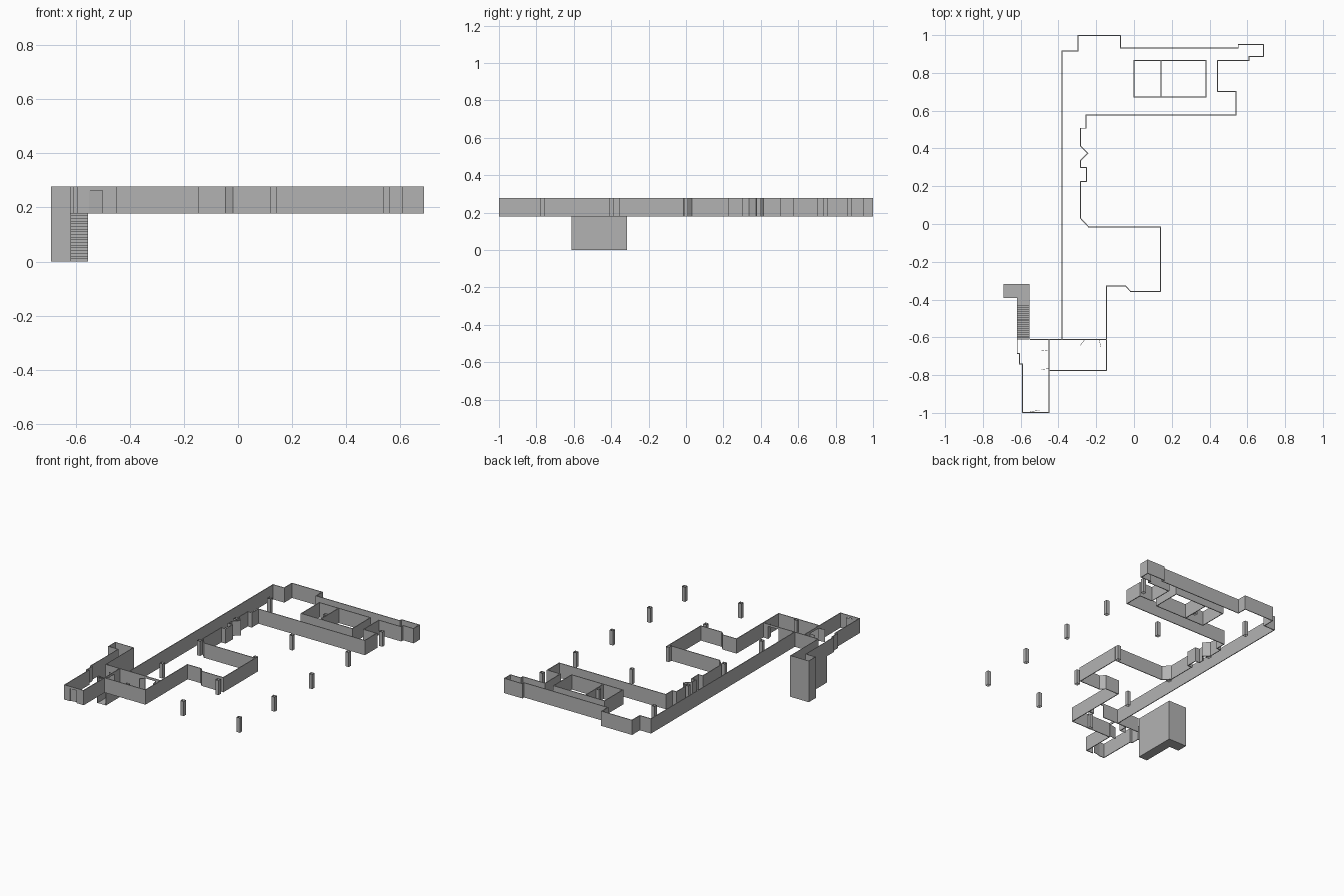
import bpy, bmesh
from mathutils import Vector

if "Cube" in bpy.data.objects:
    bpy.data.objects.remove(bpy.data.objects["Cube"])

FLOOR, TOP, DOOR_TOP = 0.178, 0.277, 0.262
T = 0.005

grey = bpy.data.materials.new("plain grey")
grey.diffuse_color = (0.45, 0.45, 0.45, 1)
grey.use_nodes = True
grey.node_tree.nodes["Principled BSDF"].inputs["Base Color"].default_value = grey.diffuse_color


def finish(name, bm):
    bmesh.ops.recalc_face_normals(bm, faces=bm.faces)
    me = bpy.data.meshes.new(name)
    bm.to_mesh(me)
    bm.free()
    me.materials.append(grey)
    ob = bpy.data.objects.new(name, me)
    bpy.context.collection.objects.link(ob)
    return ob


def wall(name, pts, z0=FLOOR, z1=TOP, t=T, closed=False):
    """Thin mitred wall following a plan path."""
    p = [Vector(q) for q in pts]
    n = len(p)
    bm = bmesh.new()
    rings = []
    for i in range(n):
        a = p[i - 1] if (i > 0 or closed) else None
        b = p[(i + 1) % n] if (i < n - 1 or closed) else None
        norms = []
        for s, e in ((a, p[i]), (p[i], b)):
            if s is not None and e is not None:
                d = (e - s).normalized()
                norms.append(Vector((-d.y, d.x)))
        m = sum(norms, Vector((0, 0))).normalized()
        m *= t / 2 / max(m.dot(norms[0]), 0.4)
        rings.append([bm.verts.new((q.x, q.y, z)) for q, z in
                      ((p[i] + m, z0), (p[i] + m, z1), (p[i] - m, z1), (p[i] - m, z0))])
    for i in range(n if closed else n - 1):
        r, s = rings[i], rings[(i + 1) % n]
        for k in range(4):
            bm.faces.new((r[k], r[(k + 1) % 4], s[(k + 1) % 4], s[k]))
    if not closed:
        bm.faces.new(rings[0])
        bm.faces.new(rings[-1])
    return finish(name, bm)


# Main building outline
wall("outer_wall", [
    (-0.38, -0.612), (-0.38, 0.915), (-0.297, 0.915), (-0.297, 0.998), (-0.072, 0.998),
    (-0.072, 0.932), (0.552, 0.932), (0.552, 0.95), (0.685, 0.95), (0.685, 0.886),
    (0.608, 0.886), (0.608, 0.865), (0.442, 0.865), (0.442, 0.702), (0.54, 0.702),
    (0.54, 0.576), (-0.253, 0.576), (-0.253, 0.507), (-0.283, 0.507), (-0.283, 0.412),
    (-0.245, 0.375), (-0.283, 0.337), (-0.283, 0.3), (-0.251, 0.3), (-0.251, 0.226),
    (-0.283, 0.226), (-0.283, 0.03), (-0.24, -0.016), (0.14, -0.016), (0.14, -0.357),
    (-0.018, -0.357), (-0.045, -0.328), (-0.146, -0.328), (-0.146, -0.775), (-0.45, -0.775)])

# Courtyard with divider
wall("courtyard_wall", [(0, 0.672), (0.38, 0.672), (0.38, 0.865), (0, 0.865)], closed=True)
wall("courtyard_divider", [(0.143, 0.672), (0.143, 0.865)])

# Entrance rooms, with gaps for doors and lintels over them
wall("lobby_back_wall", [(-0.55, -0.612), (-0.26, -0.612)])
wall("lobby_back_wall_end", [(-0.185, -0.612), (-0.146, -0.612)])
wall("lobby_back_lintel", [(-0.26, -0.612), (-0.185, -0.612)], DOOR_TOP)
wall("vestibule_side_wall", [(-0.45, -0.612), (-0.45, -0.673)])
wall("vestibule_side_lintel", [(-0.45, -0.673), (-0.45, -0.765)], DOOR_TOP)
wall("vestibule_outer_wall", [
    (-0.45, -0.765), (-0.45, -0.9975), (-0.5, -0.9975)])
wall("front_door_lintel", [(-0.5, -0.9975), (-0.55, -0.9975)], DOOR_TOP)
wall("vestibule_left_wall", [
    (-0.55, -0.9975), (-0.591, -0.9975), (-0.591, -0.742), (-0.606, -0.742),
    (-0.606, -0.685), (-0.618, -0.685), (-0.618, -0.612)])

# Door leaves standing ajar
for i, leaf in enumerate([
        [(-0.45, -0.673), (-0.493, -0.667)], [(-0.45, -0.765), (-0.493, -0.771)],
        [(-0.26, -0.612), (-0.285, -0.642)], [(-0.185, -0.612), (-0.175, -0.65)],
        [(-0.5, -0.986), (-0.55, -0.994)]]):
    wall(f"door_leaf_{i + 1}", leaf, FLOOR, DOOR_TOP, 0.002)

# Regular grid of open square posts
R = 0.012
for i, x in enumerate((-0.285, 0.13, 0.548)):
    for j, y in enumerate((-0.768, -0.398, 0.0, 0.388, 0.746)):
        bm = bmesh.new()
        lo, hi = ([bm.verts.new((x + a * R, y + b * R, z))
                   for a, b in ((-1, -1), (1, -1), (1, 1), (-1, 1))] for z in (FLOOR, TOP))
        for k in range(4):
            bm.faces.new((lo[k], lo[(k + 1) % 4], hi[(k + 1) % 4], hi[k]))
        finish(f"post_{i + 1}_{j + 1}", bm)

# Stairwell walls around the L-shaped stair
wall("stairwell_wall", [(-0.618, -0.612), (-0.618, -0.39), (-0.69, -0.39),
                        (-0.69, -0.318), (-0.555, -0.318), (-0.555, -0.612)], 0, TOP, 0.003)

# Stair flight descending from the floor to the landing
STEPS, Y0, Y1 = 18, -0.612, -0.432
bm = bmesh.new()
profile = []
for k in range(STEPS):
    z = FLOOR * (1 - k / STEPS)
    profile += [(Y0 + (Y1 - Y0) * k / STEPS, z), (Y0 + (Y1 - Y0) * (k + 1) / STEPS, z)]
profile.append((Y1, 0.001))
rows = [[bm.verts.new((x, y, z)) for x in (-0.618, -0.555)] for y, z in profile]
for a, b in zip(rows, rows[1:]):
    bm.faces.new((a[0], a[1], b[1], b[0]))
finish("stair_flight", bm)

# L-shaped slab under the stair
bm = bmesh.new()
bm.faces.new([bm.verts.new((x, y, 0.0)) for x, y in (
    (-0.618, Y0), (-0.555, Y0), (-0.555, -0.318), (-0.69, -0.318), (-0.69, -0.39), (-0.618, -0.39))])
finish("landing_slab", bm)
